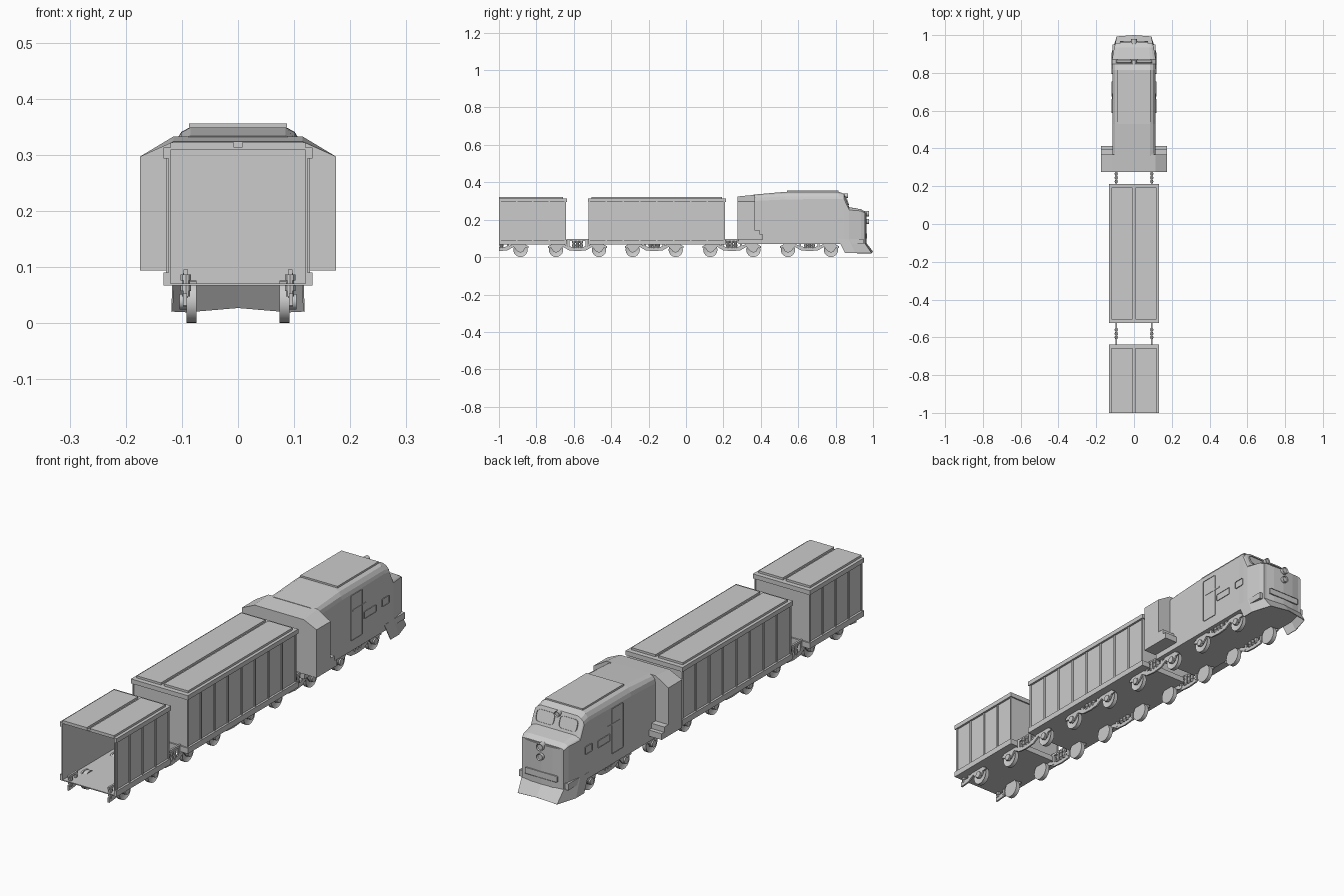
import bpy, bmesh, math
from mathutils import Matrix, Vector

if "Cube" in bpy.data.objects:
    bpy.data.objects.remove(bpy.data.objects["Cube"])


def finish(name, bm, smooth=False):
    bmesh.ops.recalc_face_normals(bm, faces=bm.faces)
    me = bpy.data.meshes.new(name)
    bm.to_mesh(me)
    bm.free()
    ob = bpy.data.objects.new(name, me)
    bpy.context.collection.objects.link(ob)
    if smooth:
        bpy.ops.object.select_all(action='DESELECT')
        ob.select_set(True)
        bpy.context.view_layer.objects.active = ob
        bpy.ops.object.shade_smooth_by_angle(angle=math.radians(35))
    return ob


def add_box(bm, x0, x1, y0, y1, z0, z1):
    m = Matrix.Translation(((x0 + x1) / 2, (y0 + y1) / 2, (z0 + z1) / 2))
    m = m @ Matrix.Diagonal((x1 - x0, y1 - y0, z1 - z0, 1))
    bmesh.ops.create_cube(bm, size=1, matrix=m)


def box(name, *b):
    bm = bmesh.new()
    add_box(bm, *b)
    return finish(name, bm)


def loft(name, rings, caps=True, closed=True, smooth=False):
    bm = bmesh.new()
    vs = [[bm.verts.new(p) for p in r] for r in rings]
    n = len(vs[0])
    for a, b in zip(vs, vs[1:]):
        for i in range(n if closed else n - 1):
            j = (i + 1) % n
            bm.faces.new((a[i], a[j], b[j], b[i]))
    if caps:
        bm.faces.new(vs[0])
        bm.faces.new(vs[-1])
    return finish(name, bm, smooth)


def panel(name, w, h, r, depth, centre, normal, up, rim=0.004):
    """Rounded plate with a raised rim, standing on a surface."""
    bm = bmesh.new()
    pts = []
    for k, (sx, sy) in enumerate(((1, 1), (-1, 1), (-1, -1), (1, -1))):
        for t in range(4):
            a = math.pi / 2 * (k + t / 3)
            pts.append((sx * (w / 2 - r) + r * math.cos(a), sy * (h / 2 - r) + r * math.sin(a)))
    base = [bm.verts.new((x, y, -depth)) for x, y in pts]
    top = [bm.verts.new((x, y, depth)) for x, y in pts]
    for i in range(len(pts)):
        j = (i + 1) % len(pts)
        bm.faces.new((base[i], base[j], top[j], top[i]))
    f = bm.faces.new(top)
    bmesh.ops.inset_region(bm, faces=[f], thickness=rim)
    bmesh.ops.translate(bm, verts=f.verts, vec=(0, 0, -depth * 0.8))
    n, u = Vector(normal).normalized(), Vector(up)
    u = (u - n * u.dot(n)).normalized()
    m = Matrix((u.cross(n), u, n)).transposed().to_4x4()
    bmesh.ops.transform(bm, matrix=Matrix.Translation(centre) @ m, verts=bm.verts)
    return finish(name, bm)


def cyl(name, r, h, centre, axis, seg=16, dish=0.0):
    bm = bmesh.new()
    bmesh.ops.create_cone(bm, cap_ends=True, segments=seg, radius1=r, radius2=r, depth=h)
    if dish:
        f = max(bm.faces, key=lambda q: q.calc_center_median().z)
        bmesh.ops.inset_region(bm, faces=[f], thickness=r * 0.25)
        bmesh.ops.translate(bm, verts=f.verts, vec=(0, 0, -dish))
    m = Vector(axis).to_track_quat('Z', 'Y').to_matrix().to_4x4()
    bmesh.ops.transform(bm, matrix=Matrix.Translation(centre) @ m, verts=bm.verts)
    return finish(name, bm, True)


# Wagons: thin floor and roof with rims, ribbed walls, two roof hatches
def wagon(name, y0, y1, bays, open_back):
    back = y0 if open_back else y0 + 0.02
    box(name + "_floor", -0.132, 0.132, y0, y1, 0.067, 0.071)
    box(name + "_roof", -0.132, 0.132, y0, y1, 0.309, 0.313)
    bm = bmesh.new()
    for s in (-1, 1):
        xa, xb = sorted((s * 0.121, s * 0.133))
        add_box(bm, xa, xb, y0, y1, 0.067, 0.091)
        add_box(bm, xa, xb, y0, y1, 0.294, 0.313)
    for ye, closed in ((y1, True), (y0 + 0.012, not open_back)):
        if closed:
            add_box(bm, -0.133, 0.133, ye - 0.012, ye, 0.067, 0.091)
            add_box(bm, -0.133, 0.133, ye - 0.012, ye, 0.294, 0.313)
    finish(name + "_rims", bm)
    bm = bmesh.new()
    for s in (-1, 1):
        xa, xb = sorted((s * 0.120, s * 0.124))
        add_box(bm, xa, xb, y0 + (0 if open_back else 0.006), y1 - 0.006, 0.07, 0.31)
        for i in range(bays + 1):
            y = y0 + 0.008 + (y1 - y0 - 0.016) * i / bays
            add_box(bm, *sorted((s * 0.123, s * 0.128)), y - 0.004, y + 0.004, 0.09, 0.296)
    add_box(bm, -0.122, 0.122, y1 - 0.01, y1 - 0.006, 0.07, 0.31)
    if not open_back:
        add_box(bm, -0.122, 0.122, y0 + 0.006, y0 + 0.01, 0.07, 0.31)
    finish(name + "_walls", bm)
    for s in (-1, 1):
        box(name + "_hatch", *sorted((s * 0.007, s * 0.12)), back, y1 - 0.02, 0.312, 0.322)


wagon("middle_wagon", -0.525, 0.213, 8, False)
wagon("cut_wagon", -1.0, -0.637, 4, True)


# Bogies: side frame, spring stacks and wheels (the last one is cut in half)
LOWER = [(0, .032), (.045, .036), (.078, .055), (.1, .03), (.13, .03), (.14, .048), (.157, .05)]
UPPER = [(.157, .058), (.142, .066), (.125, .078), (.1, .078), (.075, .07), (.045, .056), (0, .053)]


def bogie(yc, half=False):
    sides = (1,) if half else (-1, 1)
    for s in (-1, 1):
        for d in sides:
            loft("bogie_frame", [[(s * x, yc + d * y, z) for y, z in LOWER + UPPER] for x in (.091, .098)])
            y = yc + d * 0.115
            cyl("wheel", 0.038, 0.018, (s * 0.083, y, 0.0385), (s, 0, 0), 24, 0.006)
            cyl("axle_box", 0.014, 0.014, (s * 0.097, y, 0.0385), (s, 0, 0), 12)
            box("frame_top_bar", *sorted((s * .089, s * .097)), *sorted((yc, yc + d * .06)), .086, .096)
            box("frame_post", *sorted((s * .089, s * .098)), *sorted((yc + d * .044, yc + d * .054)), .045, .09)
        for o in ((0.014,) if half else (-0.02, 0, 0.02)):
            for k in range(4):
                cyl("spring_coil", 0.010 if k % 2 else 0.0075, 0.0105, (s * 0.093, yc + o, 0.053 + k * 0.0095), (0, 0, 1), 10)


for yc in (-0.58, -0.17, 0.245, 0.66):
    bogie(yc)
bogie(-1.0, True)

# Locomotive body: lofted sections (y, bottom, half widths and heights up to the roof)
SECTIONS = [
    (.36, .095, (.115, .300), (.112, .318), (.102, .328), (.085, .334)),
    (.53, .095, (.115, .308), (.111, .324), (.101, .340), (.085, .349)),
    (.815, .095, (.115, .312), (.111, .325), (.101, .341), (.085, .350)),
    (.846, .07, (.116, .308), (.112, .320), (.101, .331), (.085, .338)),
    (.872, .07, (.116, .252), (.112, .258), (.101, .264), (.085, .267)),
    (.935, .07, (.105, .247), (.101, .250), (.092, .254), (.080, .256)),
    (.957, .07, (.098, .236), (.095, .239), (.088, .242), (.078, .243)),
]
rings = []
for y, zb, *p in SECTIONS:
    half = [(p[0][0], zb)] + p
    rings.append([(x, y, z) for x, z in half] + [(-x, y, z) for x, z in reversed(half)])
loft("locomotive_body", rings)
nose = [(-.098, .955), (-.05, .963), (0, .966), (.05, .963), (.098, .955)]
loft("nose_face", [[(x, y, z) for x, y in nose] for z in (.07, .239)])
box("roof_panel", -.087, .087, .54, .815, .346, .356)

# Flared pilot skirt at the nose
TOP = [(.116, .812, .097), (.116, .872, .095), (.099, .957, .072), (0, .967, .072)]
LOW = [(.119, .85, .021), (.119, .905, .021), (.092, .993, .021), (0, 1.0, .029)]
both = lambda h: h + [(-x, y, z) for x, y, z in reversed(h[:-1])]
skirt = loft("pilot_skirt", [both(TOP), both(LOW)], False, False)
mod = skirt.modifiers.new("thickness", 'SOLIDIFY')
mod.thickness = 0.003

# Wide rear shroud with a stepped foot
HOOD = [(.175, .094), (.175, .297), (.115, .324)]
loft("rear_shroud", [[(x, y, z + d * (x < .12)) for x, z in HOOD] + [(-x, y, z + d * (x < .12)) for x, z in reversed(HOOD)]
                     for y, d in ((.275, 0), (.368, .009))])
for s in (-1, 1):
    box("shroud_step", *sorted((s * .10, s * .175)), .36, .395, .115, .142)
    box("shroud_foot", *sorted((s * .10, s * .175)), .36, .412, .094, .12)
box("locomotive_floor", -.115, .115, .28, .95, .07, .097)

# Windows, doors and vents
for s in (-1, 1):
    panel("windscreen", .082, .048, .014, .004, (s * .054, .860, .301), (0, .071, .026), (0, 0, 1))
    panel("side_window", .046, .032, .004, .004, (s * .115, .818, .196), (s, 0, 0), (0, 0, 1))
    panel("side_vent", .08, .03, .003, .003, (s * .115, .715, .19), (s, 0, 0), (0, 0, 1))
    panel("cab_door", .075, .19, .003, .003, (s * .115, .625, .21), (s, 0, 0), (0, 0, 1), .003)
    box("belt_strip", *sorted((s * .113, s * .117)), .60, .69, .235, .241)
panel("nose_grille", .15, .026, .003, .003, (0, .966, .112), (0, 1, 0), (0, 0, 1))

# Head lamps and roof lamp
for y, z, r in ((.966, .232, .015), (.966, .190, .014), (.852, .328, .012)):
    cyl("lamp", r, .026, (0, y, z), (0, 1, 0), 16, .004)
